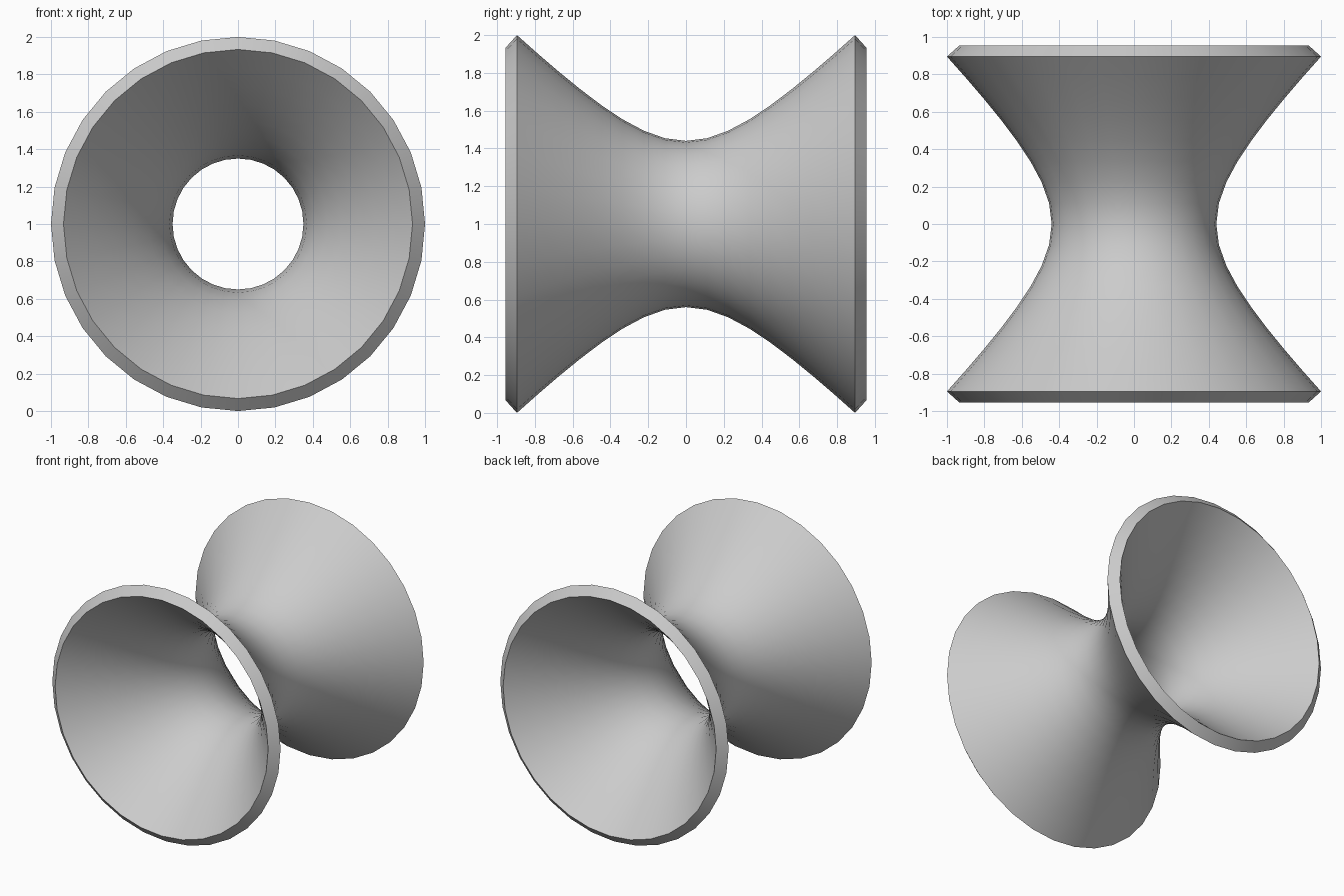
import bpy
import bmesh
import math
from mathutils import Matrix, Vector

cube = bpy.data.objects.get("Cube")
if cube:
    bpy.data.objects.remove(cube, do_unlink=True)

THROAT, RIM, HALF_LENGTH = 0.44, 1.0, 0.895
WALL, ROWS, SIDES = 0.09, 16, 32
FLARE = (RIM**2 - THROAT**2) / HALF_LENGTH**2

grey = bpy.data.materials.new("grey")
grey.use_nodes = True
colour = (0.6, 0.6, 0.6, 1)
grey.diffuse_color = colour
grey.node_tree.nodes["Principled BSDF"].inputs["Base Color"].default_value = colour

# Hyperbolic outer profile, and the inner one offset along its normal
outer, inner = [], []
for i in range(ROWS + 1):
    y = HALF_LENGTH * (2 * i / ROWS - 1)
    r = math.sqrt(THROAT**2 + FLARE * y * y)
    inward = Vector((-1, FLARE * y / r, 0)).normalized()
    point = Vector((r, y, 0))
    outer.append(point)
    inner.append(point + inward * WALL)

# Revolve the closed profile around the y axis
bm = bmesh.new()
verts = [bm.verts.new(p) for p in outer + inner[::-1]]
edges = [bm.edges.new((verts[i - 1], verts[i])) for i in range(len(verts))]
bmesh.ops.spin(bm, geom=verts + edges, cent=(0, 0, 0), axis=(0, 1, 0),
               angle=math.tau, steps=SIDES, use_merge=True)
bmesh.ops.remove_doubles(bm, verts=bm.verts, dist=1e-4)
bmesh.ops.recalc_face_normals(bm, faces=bm.faces)
bm.transform(Matrix.Translation((0, 0, RIM)))

mesh = bpy.data.meshes.new("flared_tube")
bm.to_mesh(mesh)
bm.free()
mesh.materials.append(grey)
tube = bpy.data.objects.new("flared_tube", mesh)
bpy.context.collection.objects.link(tube)

# Smooth walls with crisp rims
bpy.ops.object.select_all(action="DESELECT")
tube.select_set(True)
bpy.context.view_layer.objects.active = tube
bpy.ops.object.shade_smooth_by_angle(angle=math.radians(40))
